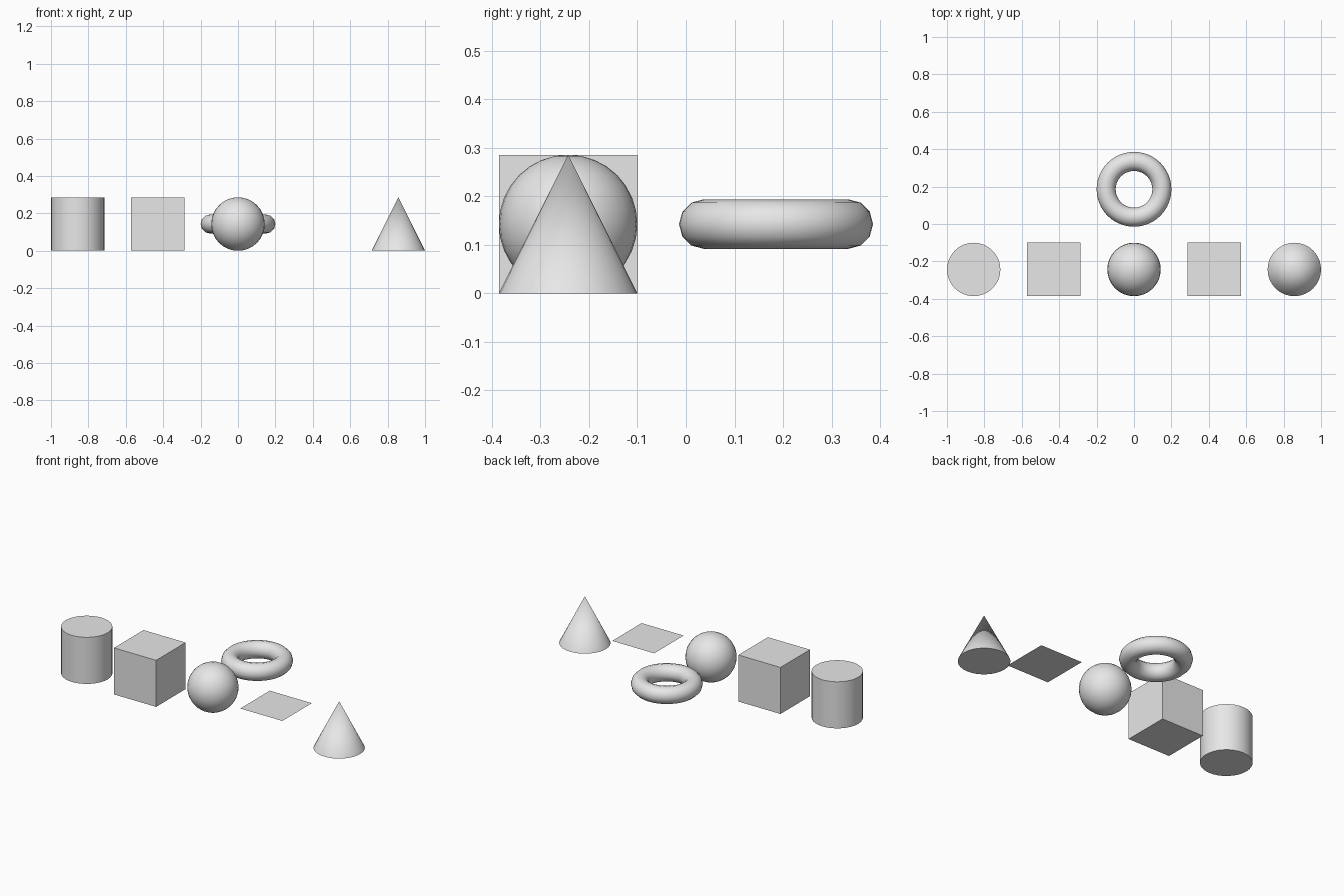
import bpy
import math

old = bpy.data.objects.get("Cube")
if old:
    bpy.data.objects.remove(old, do_unlink=True)

UNIT = 2 / 7            # size of each solid
STEP = UNIT * 1.5       # spacing between solids
ROW_Y = -0.243
MID_Z = UNIT / 2

grey = bpy.data.materials.new("light_grey")
grey.use_nodes = True
colour = (0.8, 0.8, 0.8, 1)
grey.diffuse_color = colour
grey.node_tree.nodes["Principled BSDF"].inputs["Base Color"].default_value = colour


def place(column, row=0):
    return (column * STEP, ROW_Y + row * STEP, MID_Z)


def finish(name, smooth=None):
    """Name and colour the new part; smooth it below the given angle."""
    part = bpy.context.object
    part.name = name
    part.data.materials.append(grey)
    if smooth:
        bpy.ops.object.shade_smooth_by_angle(angle=math.radians(smooth))


# Front row, from the model's right to its left
bpy.ops.mesh.primitive_cylinder_add(vertices=32, radius=UNIT / 2, depth=UNIT, location=place(-2))
finish("cylinder", 40)

bpy.ops.mesh.primitive_cube_add(size=UNIT, location=place(-1))
finish("box")

bpy.ops.mesh.primitive_uv_sphere_add(segments=32, ring_count=16, radius=UNIT / 2, location=place(0))
finish("sphere", 40)

bpy.ops.mesh.primitive_plane_add(size=UNIT, location=place(1))
finish("flat_square")

bpy.ops.mesh.primitive_cone_add(vertices=32, radius1=UNIT / 2, radius2=0, depth=UNIT, location=place(2))
finish("cone", 40)

# Ring behind the sphere
bpy.ops.mesh.primitive_torus_add(major_segments=48, minor_segments=12, major_radius=0.149,
                                 minor_radius=0.051, location=place(0, 1))
finish("ring", 40)
